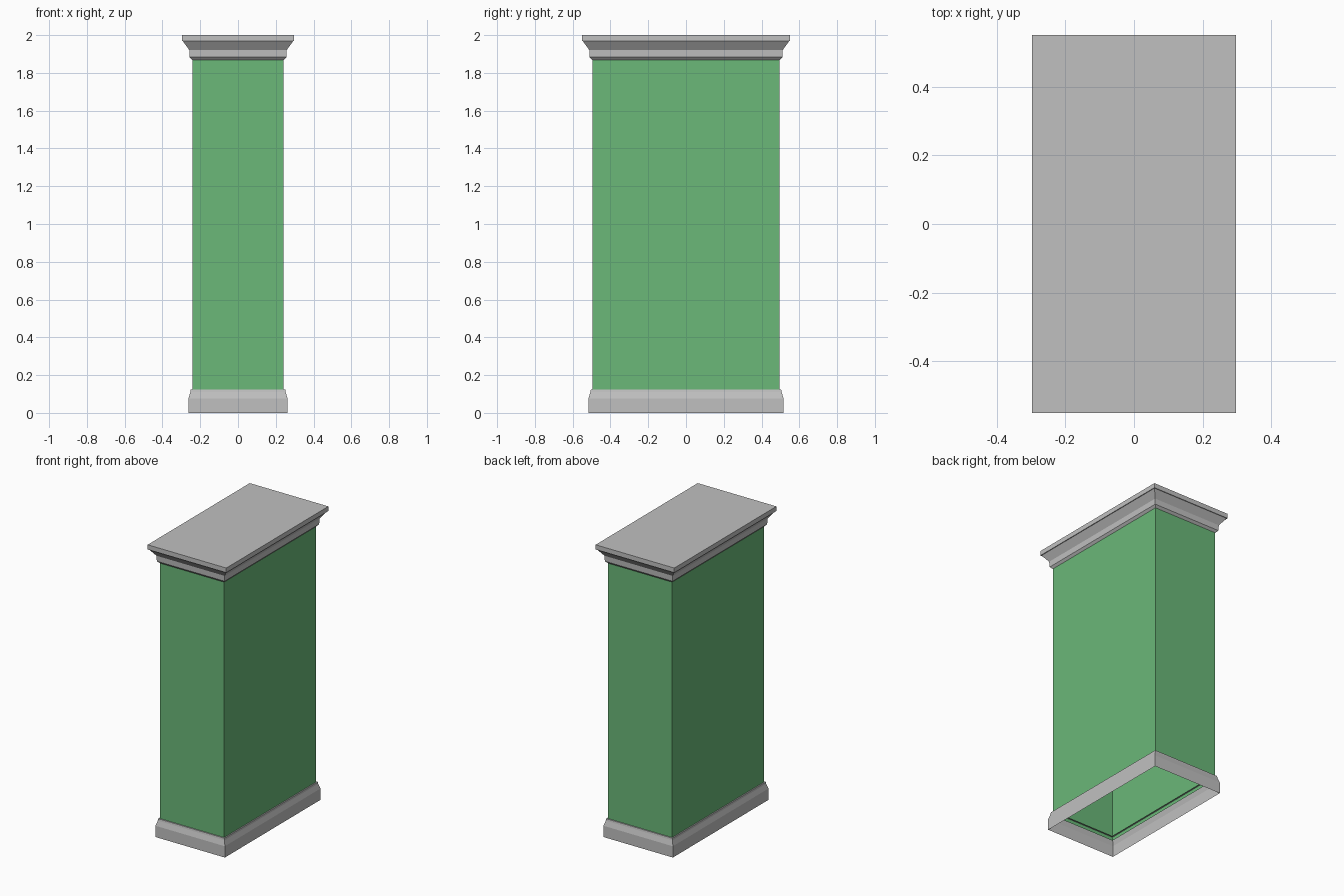
import bpy
import bmesh

cube = bpy.data.objects.get("Cube")
if cube:
    bpy.data.objects.remove(cube, do_unlink=True)

HALF_X, HALF_Y = 0.242, 0.496  # shaft half sizes


def material(name, color):
    mat = bpy.data.materials.new(name)
    mat.use_nodes = True
    mat.diffuse_color = color
    mat.node_tree.nodes["Principled BSDF"].inputs["Base Color"].default_value = color
    return mat


def moulding(name, profile, mat, cap=False):
    """Sweep (offset, height) points around the rectangular shaft."""
    bm = bmesh.new()
    rings = []
    for off, z in profile:
        x, y = HALF_X + off, HALF_Y + off
        corners = [(-x, -y), (x, -y), (x, y), (-x, y)]
        rings.append([bm.verts.new((cx, cy, z)) for cx, cy in corners])
    for low, high in zip(rings, rings[1:]):
        for i in range(4):
            j = (i + 1) % 4
            bm.faces.new((low[i], low[j], high[j], high[i]))
    if cap:
        bm.faces.new(rings[-1])
    mesh = bpy.data.meshes.new(name)
    bm.to_mesh(mesh)
    bm.free()
    mesh.materials.append(mat)
    obj = bpy.data.objects.new(name, mesh)
    bpy.context.collection.objects.link(obj)
    return obj


stone = material("light grey stone", (0.53, 0.53, 0.53, 1))
green = material("green panel", (0.145, 0.48, 0.19, 1))

# Open shaft
moulding("shaft", [(0, 0.1), (0, 1.88)], green)

# Hollow skirting with a sloped shoulder and a small inner ledge
moulding("base_skirting",
         [(0.02, 0), (0.02, 0.077), (0.01, 0.111), (0.008, 0.124), (-0.01, 0.124)],
         stone)

# Stepped cornice closed by a flat top
moulding("cornice",
         [(0, 1.868), (0.014, 1.883), (0.016, 1.921), (0.05, 1.968),
          (0.055, 1.968), (0.055, 2.0)],
         stone, cap=True)
